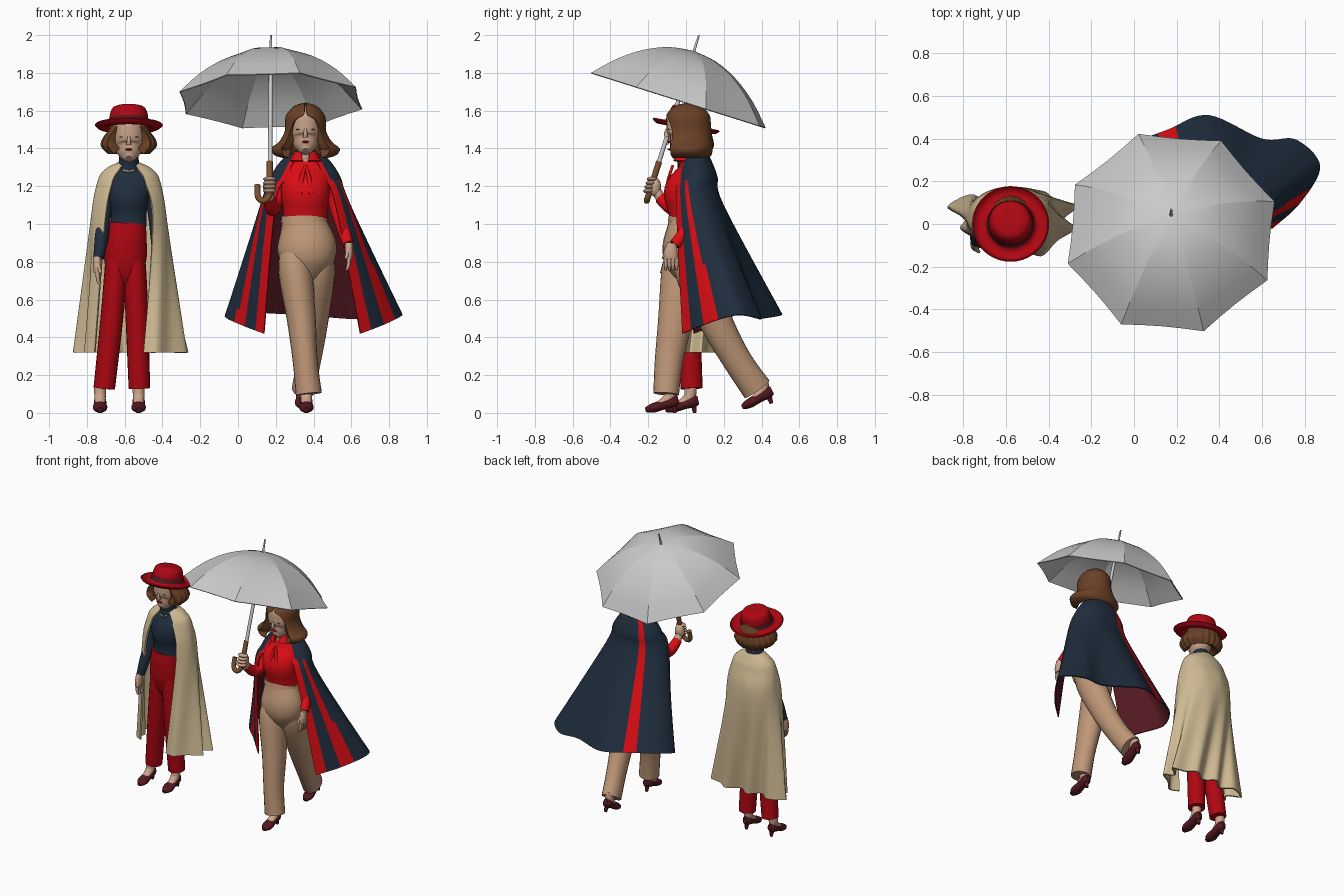
import bpy, bmesh, math
from math import sin, cos, radians, pi
from mathutils import Vector, Matrix

old = bpy.data.objects.get("Cube")
if old:
    bpy.data.objects.remove(old, do_unlink=True)


def colour(name, red, green, blue):
    mat = bpy.data.materials.new(name)
    mat.use_nodes = True
    mat.diffuse_color = (red, green, blue, 1)
    shader = mat.node_tree.nodes["Principled BSDF"]
    shader.inputs["Base Color"].default_value = (red, green, blue, 1)
    shader.inputs["Roughness"].default_value = .7
    return mat


scarlet = colour("scarlet", .7, .004, .007)
crimson = colour("crimson", .43, .002, .006)
navy = colour("navy", .014, .027, .048)
cream = colour("cream", .62, .49, .29)
tan = colour("tan", .52, .31, .185)
skin = colour("skin", .6, .38, .26)
brown = colour("hair_brown", .145, .052, .019)
maroon = colour("maroon", .085, .009, .014)
grey = colour("umbrella_grey", .59, .59, .59)
wood = colour("handle_wood", .2, .085, .03)


def spline(keys, t):
    """Smooth curve through the keys, t from start to end."""
    last = len(keys) - 1
    s = min(max(t, 0), 1) * last
    i = min(int(s), last - 1)
    f = s - i
    a, b, c, d = [Vector(keys[min(max(i + k, 0), last)]) for k in (-1, 0, 1, 2)]
    return b + ((c - a) * f + (a * 2 - b * 5 + c * 4 - d) * f ** 2
                + (b * 3 - a - c * 3 + d) * f ** 3) / 2


def sheet(name, point, nu, nv, mats, rule=None, thick=0, caps=False, angle=45):
    """Surface from point(u, v), with optional thickness or filled ends."""
    bm = bmesh.new()
    grid = [[bm.verts.new(point(i / nu, j / nv)) for i in range(nu + 1)] for j in range(nv + 1)]
    for j in range(nv):
        for i in range(nu):
            face = bm.faces.new((grid[j][i], grid[j][i + 1], grid[j + 1][i + 1], grid[j + 1][i]))
            face.material_index = rule(i / nu, j / nv) if rule else 0
    bmesh.ops.remove_doubles(bm, verts=bm.verts[:], dist=.00002)
    if caps:
        bmesh.ops.holes_fill(bm, edges=[e for e in bm.edges if e.is_boundary], sides=0)
        bmesh.ops.recalc_face_normals(bm, faces=bm.faces[:])
    mesh = bpy.data.meshes.new(name)
    bm.to_mesh(mesh)
    bm.free()
    obj = bpy.data.objects.new(name, mesh)
    bpy.context.collection.objects.link(obj)
    for mat in mats:
        mesh.materials.append(mat)
    bpy.ops.object.select_all(action='DESELECT')
    obj.select_set(True)
    bpy.context.view_layer.objects.active = obj
    if thick:
        mod = obj.modifiers.new("thickness", 'SOLIDIFY')
        mod.thickness, mod.offset = thick, -1
        mod.material_offset = len(mats) - 1
        bpy.ops.object.convert(target='MESH')
    bpy.ops.object.shade_smooth_by_angle(angle=radians(angle))


def loft(name, keys, mat, ref=(1, 0, 0), place=Matrix(), sides=20):
    """Tube along keys of (x, y, z, width radius, depth radius)."""
    def point(u, v):
        mid = spline(keys, v)
        way = (spline(keys, v + .02) - spline(keys, v - .02)).to_3d().normalized()
        side = Vector(ref)
        side = (side - way * side.dot(way)).normalized()
        a = 2 * pi * u
        return place @ (mid.to_3d() + side * cos(a) * max(mid[3], .001)
                        + way.cross(side) * sin(a) * max(mid[4], .001))
    sheet(name, point, sides, 5 * (len(keys) - 1), [mat], caps=True)


def ball(name, spot, size, mat):
    def point(u, v):
        ring = sin(pi * v)
        way = (ring * cos(2 * pi * u), -ring * sin(2 * pi * u), cos(pi * v))
        return [s + w * r for s, w, r in zip(spot, way, size)]
    sheet(name, point, 16, 8, [mat], caps=True)


def drape(name, cx, cy, rows, mats, hem=None, rule=None, thick=.01, lobes=0, nv=24):
    """Cloth or hair hung round a centre; rows are (z, rx, ry, front gap angle)."""
    def point(u, v):
        keys = []
        for z, rx, ry, gap in rows:
            a = radians(gap + (360 - 2 * gap) * u)
            keys.append((cx - rx * sin(a), cy - ry * cos(a), z))
        if hem:
            keys.append(spline(hem, u))
        spot = spline(keys, v)
        puff = 1 + .05 * v * cos(2 * pi * lobes * u) if lobes else 1
        return Vector((cx + (spot.x - cx) * puff, cy + (spot.y - cy) * puff, spot.z))
    sheet(name, point, 84, nv, mats, rule, thick)


def lathe(name, profile, place, mat, thick):
    def point(u, v):
        r, h = spline(profile, v)
        return place @ Vector((r * cos(2 * pi * u), -r * sin(2 * pi * u), h))
    sheet(name, point, 40, 24, [mat], thick=thick)


def head(who, x, y, chin):
    rings = [(0, -.065, 0, .02, .02), (0, -.045, .02, .05, .05), (0, -.015, .065, .077, .085),
             (0, -.005, .13, .086, .1), (0, 0, .2, .08, .095), (0, 0, .24, .03, .03)]
    loft(who + "_head", rings, skin, place=Matrix.Translation((x, y, chin)))
    loft(who + "_neck", [(x, y + .02, chin - .09, .045, .045), (x, y, chin + .05, .042, .045)], skin)
    loft(who + "_nose", [(x, y - .1, chin + .12, .007, .006), (x, y - .105, chin + .095, .01, .012),
                         (x, y - .1, chin + .075, .013, .012)], skin, sides=10)
    ball(who + "_lips", (x, y - .086, chin + .05), (.018, .012, .006), crimson)
    for side, s in (("right", -1), ("left", 1)):
        ball(f"{who}_{side}_eyelid", (x + s * .036, y - .091, chin + .115), (.015, .005, .0025), brown)


def shoe(who, x, y, z=0, pitch=0):
    place = Matrix.Translation((x, y, z)) @ Matrix.Rotation(pitch, 4, 'X')
    loft(who + "_shoe", [(0, 0, .016, .016, .012), (0, .04, .026, .038, .025), (0, .1, .045, .033, .026),
                         (0, .15, .062, .032, .032), (0, .175, .068, .014, .022)], maroon, place=place)
    loft(who + "_shoe_heel", [(0, .15, .05, .018, .018), (0, .157, 0, .01, .01)], maroon,
         place=place, sides=10)
    loft(who + "_foot", [(0, .135, .14, .032, .032), (0, .125, .08, .03, .03),
                         (0, .06, .04, .024, .014)], skin, place=place)


def hand(who, x, y, z, s):
    """Relaxed hanging hand with a curled set of fingers and a thumb."""
    loft(who + "_palm", [(x, y, z, .02, .024), (x, y - .005, z - .05, .022, .036),
                         (x, y - .005, z - .085, .018, .034)], skin)
    for k in range(4):
        fy = y - .032 + k * .019
        loft(f"{who}_finger_{k}", [(x, fy, z - .075, .011, .011), (x - s * .004, fy, z - .12, .01, .01),
                                   (x - s * .014, fy, z - .145, .006, .006)], skin, sides=8)
    loft(who + "_thumb", [(x, y - .025, z - .025, .012, .012), (x - s * .018, y - .045, z - .085, .008, .008)],
         skin, sides=8)


# ---- Standing woman: hat, cream cape, navy top, crimson trousers
ax = -.578
head("standing", ax, 0, 1.345)
drape("standing_hair", ax, .01, [(1.55, .085, .095, 25), (1.5, .105, .115, 44), (1.45, .138, .13, 50),
      (1.41, .142, .132, 48), (1.37, .105, .11, 45)], [brown], thick=.045, lobes=14)
tilt = Matrix.Translation((ax, 0, 1.522)) @ Matrix.Rotation(radians(-11), 4, 'X')
lathe("hat", [(0, .103), (.05, .106), (.085, .094), (.1, .06), (.106, .015), (.125, -.008),
              (.155, -.008), (.174, .008)], tilt, crimson, .009)
lathe("hat_band", [(.105, .037), (.109, .022), (.113, .006)], tilt, maroon, .004)
loft("turtleneck", [(ax, .01, 1.25, .07, .06), (ax, .01, 1.31, .056, .054), (ax, 0, 1.37, .05, .05)], navy)
loft("standing_torso", [(ax, 0, .99, .095, .07), (ax, 0, 1.06, .094, .07), (ax, -.008, 1.15, .11, .082),
     (ax, .01, 1.24, .13, .065), (ax, .015, 1.3, .05, .045)], navy)
loft("standing_hips", [(-.588, 0, 1.005, .1, .077), (-.592, 0, .93, .108, .085), (-.597, .01, .82, .113, .09),
     (-.6, .01, .73, .085, .07), (-.6, .01, .66, .02, .03)], crimson)
for side, top, knee, foot, toe in (("right", -.648, -.668, -.708, -.73), ("left", -.545, -.535, -.522, -.526)):
    loft(f"standing_{side}_leg", [(top, .01, .86, .05, .07), (top, .01, .74, .06, .078),
                                  (knee, .01, .5, .06, .068), (foot, .03, .13, .057, .058)], crimson)
    shoe("standing_" + side, toe, -.11)
loft("standing_right_sleeve", [(-.685, .02, 1.23, .045, .045), (-.708, 0, 1.06, .038, .04),
     (-.722, -.05, .93, .036, .036), (-.738, -.08, .82, .028, .03)], navy)
hand("standing_right", -.745, -.085, .825, -1)
loft("standing_left_sleeve", [(-.465, .02, 1.23, .045, .045), (-.44, .02, 1.06, .038, .04),
     (-.425, .01, .83, .028, .03)], navy)
hand("standing_left", -.425, .01, .83, 1)
floor_line = .32
hem = [(x, y, floor_line) for x, y in (
    (-.76, -.06), (-.815, -.02), (-.79, .03), (-.875, .08), (-.76, .14), (-.68, .09), (-.6, .15), (-.52, .1),
    (-.43, .155), (-.36, .11), (-.262, .085), (-.33, .02), (-.27, -.02), (-.36, -.08), (-.43, -.15), (-.5, -.13))]
drape("cream_cape", ax, .03, [(1.325, .06, .055, 22), (1.29, .125, .075, 24), (1.22, .168, .105, 32),
      (1.0, .205, .145, 39)], [cream], hem, thick=.012)
loft("cape_clasp", [(ax - .03, -.045, 1.285, .006, .006), (ax, -.056, 1.28, .006, .006),
     (ax + .03, -.045, 1.285, .006, .006)], cream, ref=(0, 0, 1), sides=8)

# ---- Walking woman: striped cape, scarlet blouse, tan trousers
bx = .357
head("walking", bx, 0, 1.385)
drape("walking_hair", bx, .01, [(1.642, .005, .005, 3), (1.625, .06, .07, 4), (1.58, .1, .113, 5),
      (1.55, .108, .12, 32), (1.49, .11, .125, 48), (1.435, .14, .13, 48), (1.4, .182, .132, 45),
      (1.365, .165, .125, 44), (1.35, .12, .11, 46)], [brown], thick=.045)
loft("blouse", [(bx, 0, 1.02, .115, .082), (bx, -.005, 1.09, .12, .095), (bx, -.015, 1.18, .13, .1),
     (bx, .012, 1.27, .125, .065), (bx, .02, 1.33, .075, .05), (bx, .02, 1.37, .05, .05)], scarlet)
drape("blouse_collar", bx, .01, [(1.385, .056, .053, 14), (1.365, .068, .065, 18), (1.335, .085, .078, 10)],
      [scarlet], thick=.008, nv=8)
for s in (-1, 1):
    loft("blouse_tie_" + ("right" if s < 0 else "left"), [(bx, -.07, 1.31, .008, .008),
         (bx + s * .02, -.093, 1.24, .012, .008), (bx + s * .028, -.112, 1.16, .014, .006)], scarlet, sides=10)
loft("trouser_hips", [(.35, 0, 1.045, .117, .088), (.352, 0, 1.0, .122, .095), (.365, 0, .88, .157, .125),
     (.362, .01, .78, .13, .11), (.36, .02, .66, .03, .04)], tan)
loft("waistband", [(.35, 0, 1.045, .12, .091), (.351, 0, 1.01, .123, .096)], tan)
loft("walking_right_leg", [(.298, 0, .88, .065, .085), (.303, -.02, .76, .09, .108), (.335, -.055, .5, .077, .092),
     (.355, -.09, .28, .066, .075), (.375, -.105, .1, .069, .068)], tan)
loft("walking_left_leg", [(.43, .02, .88, .07, .085), (.425, .05, .74, .088, .105), (.4, .16, .48, .077, .088),
     (.375, .27, .28, .065, .077), (.346, .376, .125, .062, .08)], tan)
shoe("walking_right", .362, -.215)
shoe("walking_left", .34, .3, .015, .22)
loft("walking_right_sleeve", [(.245, .04, 1.25, .038, .038), (.205, .03, 1.13, .038, .038),
     (.182, -.06, 1.08, .038, .038), (.165, -.14, 1.14, .031, .031)], scarlet)
loft("walking_left_sleeve", [(.46, .04, 1.25, .038, .038), (.515, .055, 1.1, .036, .036),
     (.555, .01, .98, .034, .036), (.584, -.06, .89, .028, .03)], scarlet)
hand("walking_left", .588, -.075, .9, 1)


def stripes(u, v):
    """Edge bands, an inner band widening to the hem, and one band down the back."""
    edge = min(u, .985 - u)
    inner = v > .5 and .085 < edge < .085 + .05 * v
    return int(edge < .02 + .025 * v or inner or .365 < u < .41)


hem = [(.135, .04, .42), (.03, .14, .46), (-.07, .235, .51), (.0, .37, .54), (.165, .445, .53), (.35, .51, .52),
       (.6, .4, .5), (.76, .395, .5), (.872, .27, .52), (.78, .1, .47), (.65, -.02, .42)]
drape("striped_cape", bx, .055, [(1.375, .07, .06, 28), (1.34, .125, .078, 28), (1.25, .185, .112, 32),
      (1.1, .24, .145, 42)], [navy, scarlet, maroon], hem, stripes, thick=.008)

# ---- Umbrella, leaning back over the walking woman
lean = Matrix.Translation((.174, -.04, 1.655)) @ Matrix.Rotation(radians(-17.5), 4, 'X')
dome = [(0, .274), (.13, .256), (.26, .204), (.39, .116), (.508, 0)]


def canopy(u, v):
    r, h = spline(dome, v)
    part = (u * 8) % 1
    straight = cos(pi / 8) / cos((part - .5) * pi / 4)
    r *= straight * (1 - .015 * v * sin(pi * part))
    a = radians(17.5) - 2 * pi * u
    return lean @ Vector((r * cos(a), r * sin(a), h))


sheet("umbrella_canopy", canopy, 32, 12, [grey], thick=.006, angle=16)
loft("umbrella_shaft", [(0, 0, .265, .01, .01), (-.004, 0, -.36, .012, .012)], grey, place=lean, sides=12)
loft("umbrella_tip", [(0, 0, .265, .008, .008), (0, 0, .362, .005, .005)], grey, place=lean, sides=10)
hook = [(0, -.34), (0, -.43), (0, -.51), (-.012, -.545), (-.038, -.558), (-.062, -.535), (-.066, -.47)]
loft("umbrella_handle", [(x - .006, 0, h, .016, .016) for x, h in hook], wood, ref=(0, 1, 0), place=lean, sides=12)

# Gripping hand round the handle
ball("gripping_palm", lean @ Vector((-.008, .02, -.475)), (.034, .032, .052), skin)
for k in range(4):
    ball(f"gripping_finger_{k}", lean @ Vector((-.006, -.008, -.44 - k * .022)), (.036, .028, .013), skin)
loft("gripping_wrist", [(.165, -.13, 1.13, .027, .027), (.166, -.165, 1.19, .025, .025)], skin)
